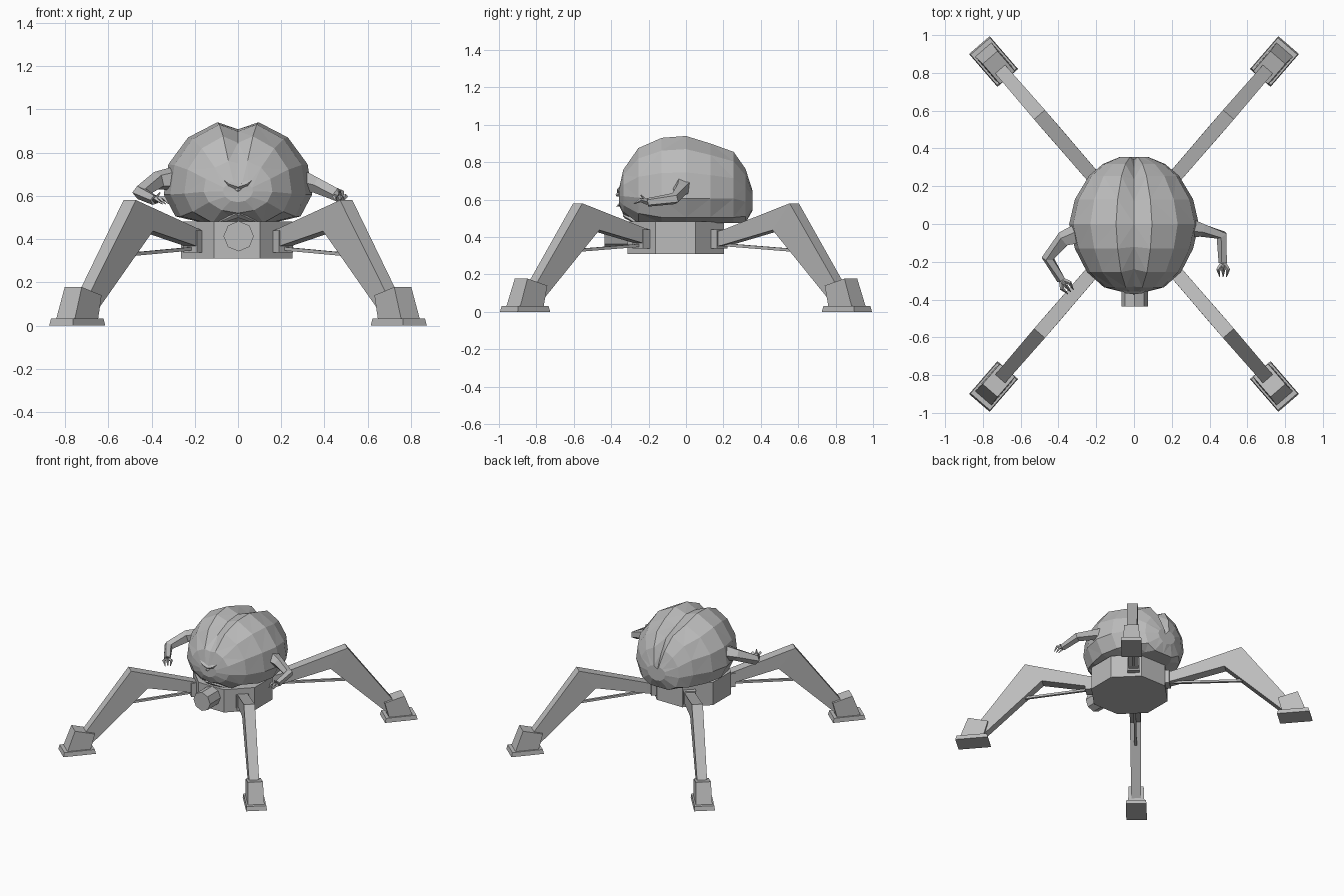
import bpy, bmesh, math
from mathutils import Vector

if "Cube" in bpy.data.objects:
    bpy.data.objects.remove(bpy.data.objects["Cube"])

grey = bpy.data.materials.new("plain_grey")
grey.diffuse_color = (0.5, 0.5, 0.5, 1)
grey.use_nodes = True
grey.node_tree.nodes["Principled BSDF"].inputs["Base Color"].default_value = grey.diffuse_color


def finish(name, bm):
    bmesh.ops.recalc_face_normals(bm, faces=bm.faces)
    me = bpy.data.meshes.new(name)
    bm.to_mesh(me)
    bm.free()
    me.materials.append(grey)
    ob = bpy.data.objects.new(name, me)
    bpy.context.collection.objects.link(ob)
    return ob


def loft(bm, rings):
    """Skin a list of closed rings and cap both ends."""
    vs = [[bm.verts.new(p) for p in r] for r in rings]
    n = len(vs[0])
    for a, b in zip(vs, vs[1:]):
        for i in range(n):
            j = (i + 1) % n
            bm.faces.new((a[i], a[j], b[j], b[i]))
    bm.faces.new(vs[0])
    bm.faces.new(vs[-1])


def tube(bm, pts, radii, n=5):
    pts = [Vector(p) for p in pts]
    rings = []
    for i, (p, r) in enumerate(zip(pts, radii)):
        t = (pts[min(i + 1, len(pts) - 1)] - pts[max(i - 1, 0)]).normalized()
        u = t.cross(Vector((0, 0, 1))).normalized()
        w = t.cross(u)
        rings.append([p + r * (u * math.cos(k * math.tau / n) + w * math.sin(k * math.tau / n))
                      for k in range(n)])
    loft(bm, rings)


# Octagonal chassis
bm = bmesh.new()
R = 0.258 / math.cos(math.pi / 8)
loft(bm, [[(R * math.cos((k + .5) * math.pi / 4) - 0.005, R * math.sin((k + .5) * math.pi / 4) - 0.055, z)
           for k in range(8)] for z in (0.31, 0.482)])
finish("chassis", bm)

# Front gun barrel
bm = bmesh.new()
tube(bm, [(0.003, -0.28, 0.413), (0.003, -0.437, 0.413)], [0.07, 0.07], 8)
finish("front_barrel", bm)


# Four legs, each drawn in its own radial plane
def leg(name, sx, sy):
    d = Vector((0.654 * sx, 0.7565 * sy, 0))
    s = Vector((-d.y, d.x, 0))
    up = Vector((0, 0, 1))

    def rect(a0, a1, z0, z1, w):     # cross-section standing across the leg
        return [d * a0 + up * z0 + s * w, d * a1 + up * z1 + s * w,
                d * a1 + up * z1 - s * w, d * a0 + up * z0 - s * w]

    hip = 0.34 if sy < 0 else 0.255
    bm = bmesh.new()
    # bent leg
    loft(bm, [rect(0.20, 0.20, 0.345, 0.425, 0.034), rect(0.28, 0.28, 0.355, 0.435, 0.036),
              rect(0.645, 0.765, 0.437, 0.58, 0.038), rect(1.055, 1.14, 0.05, 0.08, 0.034)])
    # hip block
    loft(bm, [rect(0.18, 0.18, 0.338, 0.44, 0.043), rect(hip, hip, 0.338, 0.44, 0.043)])
    # ankle cuff, tilted along the shin
    loft(bm, [rect(1.055, 1.22, 0.03, 0.03, 0.057), rect(1.025, 1.165, 0.14, 0.178, 0.052)])
    # foot plate
    loft(bm, [rect(1.022, 1.252, 0, 0, 0.072), rect(1.03, 1.244, 0.032, 0.032, 0.068)])
    # thin brace
    loft(bm, [rect(0.25, 0.25, 0.352, 0.368, 0.009), rect(0.81, 0.81, 0.318, 0.334, 0.009)])
    finish(name, bm)


for sx, side in ((-1, "left"), (1, "right")):
    for sy, end in ((-1, "front"), (1, "rear")):
        leg(end + "_" + side + "_leg", sx, sy)

# Faceted brain body: cross-sections (y, half width, top, bottom, groove depth)
sections = [(-0.358, 0.07, 0.66, 0.57, 0), (-0.335, 0.16, 0.76, 0.52, 0.005), (-0.255, 0.25, 0.875, 0.44, 0.03),
            (-0.13, 0.315, 0.93, 0.40, 0.035), (0.0, 0.345, 0.94, 0.40, 0.035), (0.13, 0.315, 0.90, 0.40, 0.035),
            (0.255, 0.24, 0.855, 0.40, 0.035), (0.318, 0.165, 0.765, 0.43, 0.035), (0.355, 0.075, 0.65, 0.54, 0.02)]
half = [0, 16, 42, 69, 96, 123, 152]
angles = half + [180] + [-a for a in half[:0:-1]]
rings = []
for y, w, top, bottom, sink in sections:
    ring = []
    zc = min(0.63, (top + bottom) / 2 + 0.01)
    for a in angles:
        h = math.cos(math.radians(a))
        z = zc + h * ((top - zc) / 0.961 if h > 0 else zc - bottom)
        yy = y
        if a == 0:
            z -= sink + 0.01
            yy -= sink * y * 2
        ring.append((w * math.sin(math.radians(a)), yy, max(z, 0.475)))
    rings.append(ring)
bm = bmesh.new()
loft(bm, rings)
bmesh.ops.triangulate(bm, faces=[f for f in bm.faces if len(f.verts) == 4])
finish("brain", bm)

# Angry brows, nose and jaw ridge
bm = bmesh.new()
for s in (-1, 1):
    tube(bm, [(0, -0.354, 0.64), (s * 0.04, -0.355, 0.655), (s * 0.085, -0.335, 0.69)],
         [0.016, 0.014, 0.003], 4)
    tube(bm, [(0, -0.325, 0.515), (s * 0.09, -0.265, 0.475)], [0.016, 0.006], 4)
tube(bm, [(0, -0.345, 0.635), (0, -0.374, 0.622)], [0.022, 0.005], 4)
finish("face", bm)


# Small clawed arms
def arm(name, pts, radii, claw):
    bm = bmesh.new()
    tube(bm, pts, radii)
    wrist, claw = Vector(pts[-1]), Vector(claw)
    side = claw.cross(Vector((0, 0, 1))).normalized()
    for k in (-1, 0, 1):
        mid = wrist + claw * 0.5 + side * 0.026 * k + Vector((0, 0, 0.012))
        tip = wrist + claw + side * 0.018 * k + Vector((0, 0, -0.008))
        tube(bm, [wrist, mid, tip], [0.014, 0.011, 0.002], 4)
    tube(bm, [wrist, wrist + claw * 0.5 + Vector((0, 0, 0.04))], [0.012, 0.003], 4)
    finish(name, bm)


arm("right_arm", [(0.28, -0.015, 0.67), (0.36, -0.03, 0.65), (0.465, -0.06, 0.605), (0.472, -0.205, 0.585)],
    [0.06, 0.038, 0.032, 0.024], (0.0, -0.075, 0.0))
arm("left_arm", [(-0.28, -0.05, 0.68), (-0.37, -0.08, 0.67), (-0.455, -0.18, 0.615), (-0.385, -0.295, 0.58)],
    [0.06, 0.044, 0.034, 0.024], (0.05, -0.065, -0.01))
